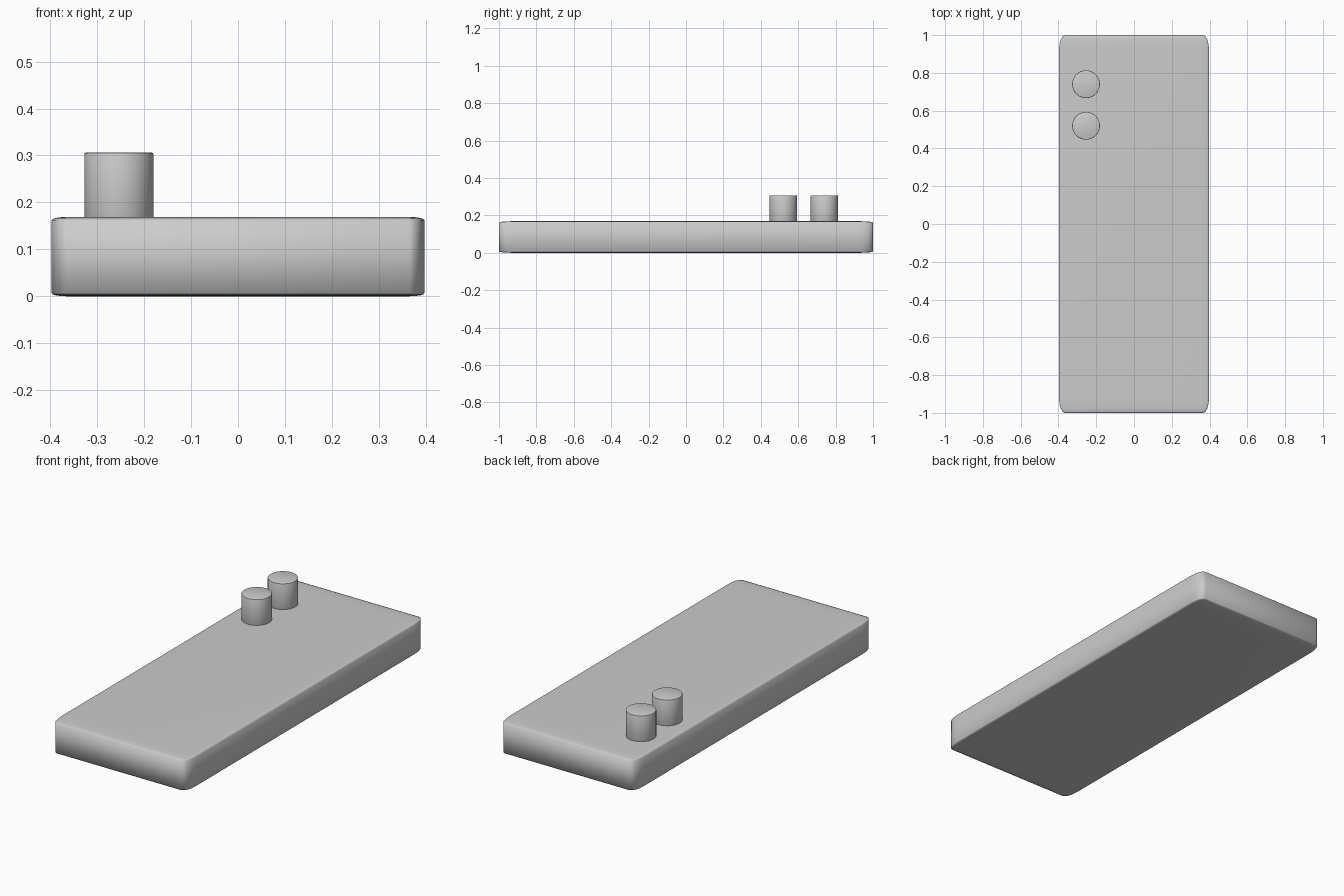
import bpy

if "Cube" in bpy.data.objects:
    bpy.data.objects.remove(bpy.data.objects["Cube"])

HX, HY, HEIGHT = 0.397, 1.0, 0.169


def bevel_smooth(obj, width, segments):
    mod = obj.modifiers.new("rounded_edges", 'BEVEL')
    mod.width = width
    mod.segments = segments
    mod.limit_method = 'ANGLE'
    bpy.context.view_layer.objects.active = obj
    bpy.ops.object.modifier_apply(modifier=mod.name)
    bpy.ops.object.shade_smooth_by_angle(angle=0.6)


# Slab body: rounded cube stretched so the rounding flattens with it
bpy.ops.mesh.primitive_cube_add(size=2)
body = bpy.context.object
body.name = "slab_body"
bevel_smooth(body, 0.08, 4)
body.scale = (HX, HY, HEIGHT / 2)
body.location.z = HEIGHT / 2
bpy.ops.object.transform_apply(location=True, scale=True)


# Two raised round lenses near one corner
def lens(name, y):
    bottom, top = 0.16, 0.306
    bpy.ops.mesh.primitive_cylinder_add(
        vertices=32, radius=0.0735, depth=top - bottom,
        location=(-0.254, y, (top + bottom) / 2))
    obj = bpy.context.object
    obj.name = name
    bevel_smooth(obj, 0.003, 2)


lens("upper_lens", 0.74)
lens("lower_lens", 0.52)
